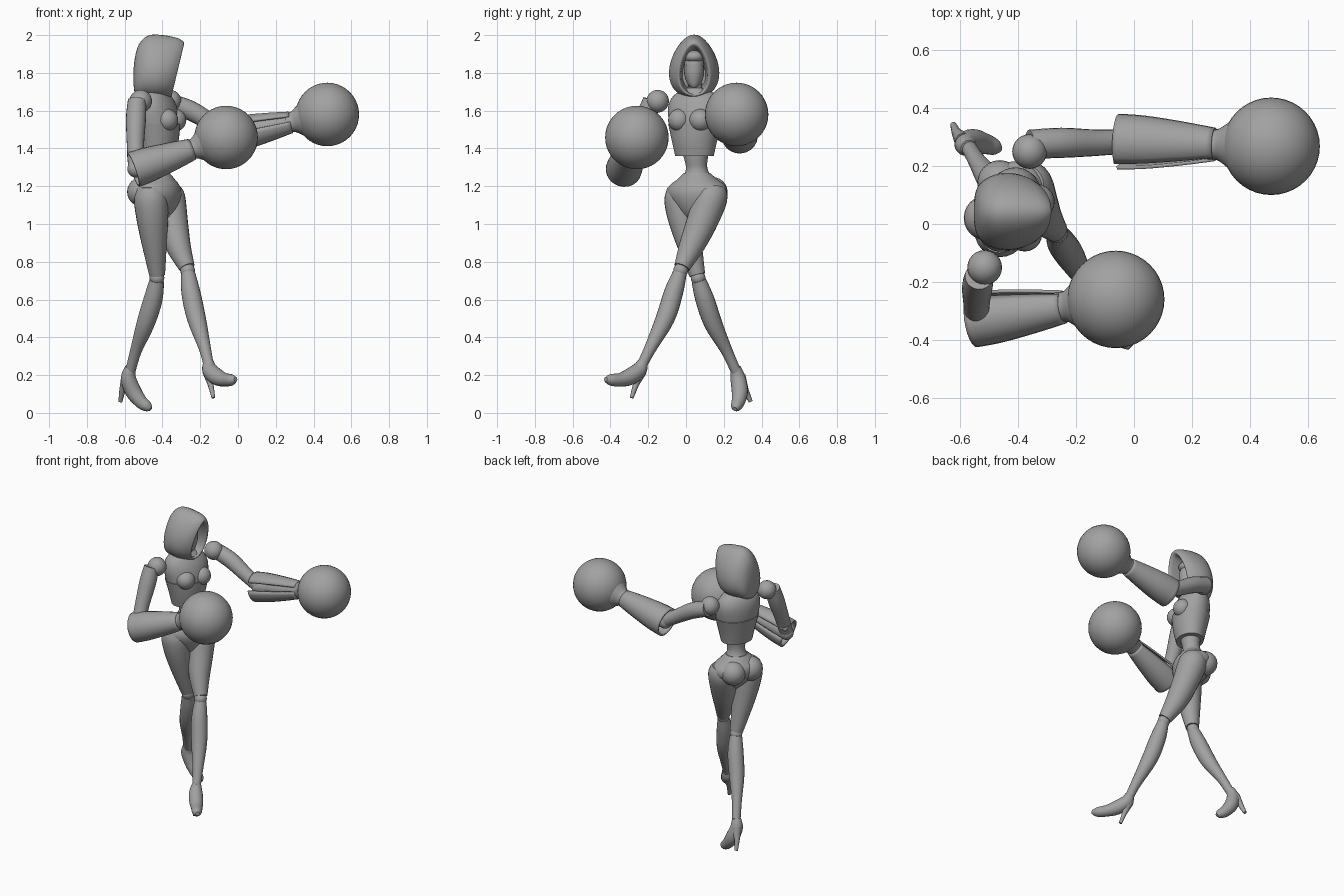
import bpy, bmesh, math
from mathutils import Vector

cube = bpy.data.objects.get("Cube")
if cube:
    bpy.data.objects.remove(cube, do_unlink=True)

grey = bpy.data.materials.new("plain grey")
grey.use_nodes = True
GREY = (0.36, 0.36, 0.36, 1)
grey.diffuse_color = GREY
grey.node_tree.nodes["Principled BSDF"].inputs["Base Color"].default_value = GREY

UP, FORE = Vector((0, 0, 1)), Vector((1, 0, 0))
# The torso is turned a little towards the figure's right
FACING, SIDE = Vector((0.93, -0.36, 0)), Vector((0.36, 0.93, 0))


def finish(name, bm, angle=40):
    bmesh.ops.recalc_face_normals(bm, faces=bm.faces)
    mesh = bpy.data.meshes.new(name)
    bm.to_mesh(mesh)
    bm.free()
    mesh.materials.append(grey)
    mesh.shade_smooth()
    mesh.set_sharp_from_angle(angle=math.radians(angle))
    obj = bpy.data.objects.new(name, mesh)
    bpy.context.collection.objects.link(obj)
    return obj


def skin(name, rings, closed=True, caps=True, angle=40):
    """Bridge a row of equal rings into one surface."""
    bm = bmesh.new()
    loops = [[bm.verts.new(p) for p in ring] for ring in rings]
    n = len(loops[0])
    for a, b in zip(loops, loops[1:]):
        for i in range(n if closed else n - 1):
            j = (i + 1) % n
            bm.faces.new((a[i], a[j], b[j], b[i]))
    if caps:
        bm.faces.new(loops[0])
        bm.faces.new(loops[-1])
    return finish(name, bm, angle)


def ease(rows, steps=4):
    """Fill in rows along a smooth curve through the given ones."""
    out = []
    for k in range(len(rows) - 1):
        p0, p1 = rows[max(k - 1, 0)], rows[k]
        p2, p3 = rows[k + 1], rows[min(k + 2, len(rows) - 1)]
        for s in range(steps):
            t = s / steps
            out.append([b + 0.5 * t * (c - a + t * (2 * a - 5 * b + 4 * c - d
                        + t * (3 * (b - c) + d - a)))
                        for a, b, c, d in zip(p0, p1, p2, p3)])
    return out + [list(rows[-1])]


def tube(name, rows, sides=20, gap=None, smooth=True, caps=True):
    """Limb through (x, y, z, radius) rows; gap = (centre angle, half width)."""
    rows = ease(rows) if smooth else rows
    pts = [Vector(r[:3]) for r in rows]
    main = (pts[-1] - pts[0]).normalized()
    ref = FORE if abs(main.z) > 0.75 else UP
    rings = []
    for k, p in enumerate(pts):
        d = (pts[min(k + 1, len(pts) - 1)] - pts[max(k - 1, 0)]).normalized()
        u = d.cross(ref).normalized()
        v = u.cross(d)
        if gap:
            start, span = gap[0] + gap[1], math.tau - 2 * gap[1]
            angles = [start + span * i / sides for i in range(sides + 1)]
        else:
            angles = [math.tau * i / sides for i in range(sides)]
        rings.append([p + rows[k][3] * (u * math.cos(a) + v * math.sin(a))
                      for a in angles])
    return skin(name, rings, closed=not gap, caps=caps and not gap)


def body(name, rows, grow=0.0, sides=32, caps=True):
    """Turned oval sections from (z, x, y, depth, width) rows."""
    rings = []
    for z, x, y, depth, width in ease(rows):
        rings.append([Vector((x, y, z))
                      + FACING * (depth + grow) * math.cos(math.tau * i / sides)
                      + SIDE * (width + grow) * math.sin(math.tau * i / sides)
                      for i in range(sides)])
    return skin(name, rings, caps=caps)


def ball(name, centre, size, segments=24):
    bm = bmesh.new()
    bmesh.ops.create_uvsphere(bm, u_segments=segments, v_segments=segments // 2, radius=1)
    bmesh.ops.scale(bm, vec=size if isinstance(size, tuple) else (size,) * 3, verts=bm.verts)
    bmesh.ops.translate(bm, vec=centre, verts=bm.verts)
    return finish(name, bm)


# Torso: ribcage, corset shell, waist, pelvis and neck
ribs = [(1.36, -.42, .045, .08, .1), (1.44, -.42, .045, .098, .118),
        (1.53, -.425, .048, .112, .142), (1.62, -.435, .05, .105, .15),
        (1.68, -.44, .05, .08, .12), (1.72, -.435, .05, .045, .05)]
body("ribcage", ribs)
body("corset", ribs[:3], grow=0.005)
body("waist", [(1.42, -.42, .05, .07, .085), (1.34, -.42, .053, .058, .062),
               (1.29, -.425, .057, .056, .058), (1.24, -.43, .06, .075, .08)])
body("pelvis", [(1.27, -.428, .058, .066, .07), (1.235, -.43, .06, .095, .11),
                (1.2, -.43, .06, .118, .155), (1.15, -.425, .058, .12, .158),
                (1.08, -.41, .052, .085, .1), (1.02, -.4, .045, .035, .045)])
tube("neck", [(-.435, .05, 1.66, .048), (-.425, .048, 1.73, .036), (-.42, .045, 1.8, .04)])
chest = Vector((-.425, .048, 1.55))
for word, sign in (("left", 1), ("right", -1)):
    ball(word + "_bust", chest + FACING * .075 + SIDE * .06 * sign, .06)
    ball(word + "_buttock", Vector((-.43, .06, 1.17)) - FACING * .06 + SIDE * .065 * sign, .078)

# Hood: upright egg-shaped sections from the back to the rim, then inwards
hood = [(-.552, .03, .05, 1.78), (-.545, .07, .1, 1.785), (-.525, .1, .14, 1.81),
        (-.48, .124, .164, 1.834), (-.42, .13, .168, 1.832), (-.36, .115, .16, 1.826),
        (-.325, .093, .148, 1.82), (-.315, .08, .138, 1.815), (-.33, .07, .126, 1.812),
        (-.39, .064, .115, 1.81), (-.44, .06, .1, 1.81)]
sections = []
for x, wide, tall, mid in ease(hood, 3):
    ring = []
    for i in range(32):
        c, s = math.cos(math.tau * i / 32), math.sin(math.tau * i / 32)
        z = mid + tall * s
        slant = .24 * max(0, min(1, (x + .5) / .15)) * (z - 1.83)
        ring.append(Vector((x + slant, .043 + wide * c * (1 - .23 * s), z)))
    sections.append(ring)
skin("hood", sections, angle=50)

# Face, brow and mask inside the hood
ball("face", (-.415, .043, 1.82), (.065, .054, .105))
ball("brow", (-.405, .043, 1.885), (.062, .055, .035))
tube("mask", [(-.4, .043, 1.84, .052), (-.395, .043, 1.79, .046),
              (-.39, .043, 1.74, .028), (-.388, .043, 1.72, .012)])


# Arms: shoulder ball, upper arm, slit gauntlet, forearm and round fist
def arm(word, shoulder, upper, elbow, fist, slit):
    ball(word + "_shoulder", shoulder, .06)
    tube(word + "_upper_arm", upper)
    ball(word + "_elbow", elbow, .046)
    e, f = Vector(elbow), Vector(fist)

    def along(pairs):
        return [(*e.lerp(f, t), r) for t, r in pairs]
    cuff = tube(word + "_gauntlet", along([(-.03, .09), (.15, .086), (.4, .07), (.62, .052)]),
                gap=(math.radians(slit), math.radians(16)))
    wall = cuff.modifiers.new("wall", "SOLIDIFY")
    wall.thickness = .012
    wall.offset = 0
    tube(word + "_forearm", along([(0, .045), (.3, .055), (.62, .044)]))
    tube(word + "_wrist", along([(.58, .053), (.62, .052), (.66, .059), (.73, .086)]))
    ball(word + "_fist", fist, .168, 40)


arm("left", (-.36, .25, 1.65),
    [(-.36, .275, 1.64, .05), (-.25, .28, 1.6, .052), (-.14, .28, 1.535, .046),
     (-.04, .284, 1.475, .042)],
    (-.04, .284, 1.47), (.473, .268, 1.58), 20)
arm("right", (-.515, -.15, 1.65),
    [(-.535, -.18, 1.655, .048), (-.54, -.215, 1.56, .053), (-.543, -.27, 1.43, .046),
     (-.54, -.325, 1.3, .042)],
    (-.54, -.328, 1.292), (-.063, -.26, 1.458), 160)


# Legs: thigh, knee ball, shin, shoe and heel
def leg(word, thigh, shin, shoe, heel):
    tube(word + "_thigh", thigh, 24)
    ball(word + "_knee", [(a + b) / 2 for a, b in zip(thigh[-1][:3], shin[0][:3])], .039)
    tube(word + "_shin", shin)
    tube(word + "_shoe", shoe)
    tube(word + "_heel", heel, 10, smooth=False)


leg("left",
    [(-.38, .135, 1.19, .07), (-.37, .13, 1.14, .09), (-.345, .08, 1.0, .081),
     (-.315, .028, .88, .066), (-.27, -.022, .77, .042)],
    [(-.264, -.033, .74, .037), (-.25, -.065, .64, .05), (-.22, -.11, .5, .05),
     (-.175, -.19, .34, .032), (-.155, -.235, .25, .027)],
    [(-.156, -.228, .27, .028), (-.148, -.25, .225, .042), (-.11, -.3, .19, .044),
     (-.07, -.35, .175, .036), (-.035, -.4, .175, .03), (-.012, -.425, .178, .012)],
    [(-.158, -.24, .22, .032), (-.145, -.265, .15, .016), (-.13, -.288, .08, .01)])
leg("right",
    [(-.465, -.035, 1.2, .065), (-.462, -.027, 1.14, .088), (-.455, -.015, 1.05, .086),
     (-.445, .012, .92, .07), (-.428, .06, .73, .042)],
    [(-.43, .068, .7, .039), (-.45, .1, .6, .05), (-.49, .145, .47, .048),
     (-.54, .215, .33, .031), (-.57, .265, .22, .027)],
    [(-.57, .262, .24, .028), (-.58, .275, .185, .04), (-.555, .285, .115, .043),
     (-.515, .277, .06, .036), (-.48, .265, .033, .028), (-.462, .258, .02, .012)],
    [(-.588, .285, .19, .032), (-.612, .315, .12, .017), (-.623, .342, .06, .011)])
